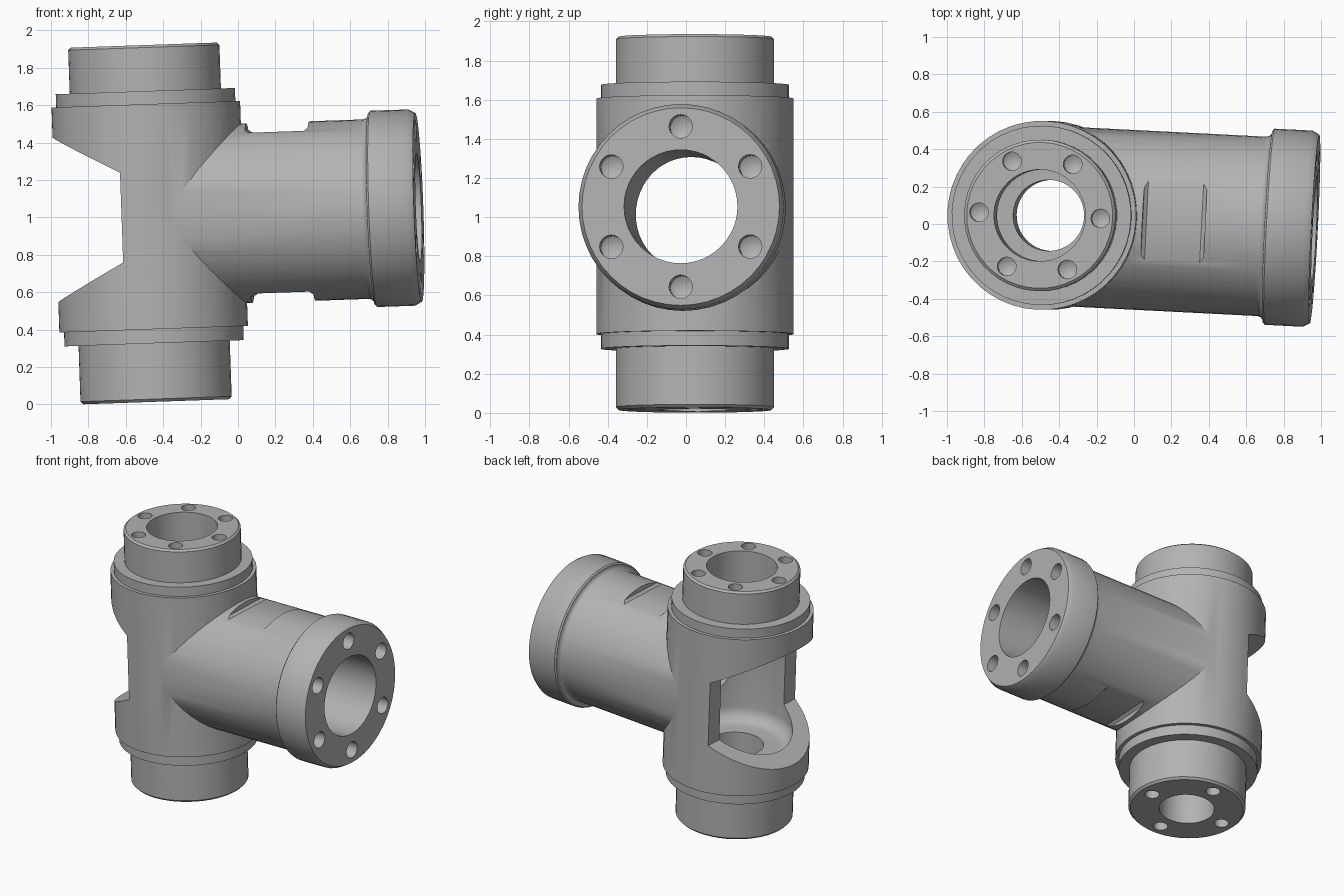
import bpy, bmesh, math
from mathutils import Matrix, Vector

cube = bpy.data.objects.get("Cube")
if cube:
    bpy.data.objects.remove(cube, do_unlink=True)

SEG = 48
TO_X = Matrix.Rotation(math.pi / 2, 4, 'Y')      # turns a z lathe onto the x axis

steel = bpy.data.materials.new("grey_steel")
steel.use_nodes = True
GREY = (0.45, 0.45, 0.45, 1)
steel.diffuse_color = GREY
steel.node_tree.nodes["Principled BSDF"].inputs["Base Color"].default_value = GREY


def make_object(name, bm, matrix=Matrix()):
    bmesh.ops.recalc_face_normals(bm, faces=bm.faces)
    bm.transform(matrix)
    mesh = bpy.data.meshes.new(name)
    bm.to_mesh(mesh)
    bm.free()
    ob = bpy.data.objects.new(name, mesh)
    ob.data.materials.append(steel)
    bpy.context.collection.objects.link(ob)
    return ob


def lathe(name, profile, matrix=Matrix(), seg=SEG):
    """Closed solid of revolution about z from (radius, height) points."""
    bm = bmesh.new()
    rings = []
    for r, z in profile:
        if r == 0:
            rings.append([bm.verts.new((0, 0, z))] * seg)
        else:
            rings.append([bm.verts.new((r * math.cos(a), r * math.sin(a), z))
                          for a in (2 * math.pi * i / seg for i in range(seg))])
    for a, b in zip(rings, rings[1:]):
        for i in range(seg):
            j = (i + 1) % seg
            bm.faces.new(dict.fromkeys((a[i], a[j], b[j], b[i])))
    for ring, (r, z) in ((rings[0], profile[0]), (rings[-1], profile[-1])):
        if r:
            bm.faces.new(ring)
    return make_object(name, bm, matrix)


def prism(name, outline, half_width):
    """Outline in the xz plane, extruded along y."""
    bm = bmesh.new()
    face = bm.faces.new([bm.verts.new((x, -half_width, z)) for x, z in outline])
    ext = bmesh.ops.extrude_face_region(bm, geom=[face])
    moved = [v for v in ext["geom"] if isinstance(v, bmesh.types.BMVert)]
    bmesh.ops.translate(bm, verts=moved, vec=(0, 2 * half_width, 0))
    return make_object(name, bm)


def arc(cr, cz, rad, start, end, steps=6):
    return [(cr + rad * math.cos(math.radians(start + (end - start) * i / steps)),
             cz + rad * math.sin(math.radians(start + (end - start) * i / steps)))
            for i in range(steps + 1)]


def combine(target, tool, operation):
    mod = target.modifiers.new("cut", 'BOOLEAN')
    mod.operation, mod.solver, mod.object = operation, 'EXACT', tool
    bpy.context.view_layer.update()
    graph = bpy.context.evaluated_depsgraph_get()
    mesh = bpy.data.meshes.new_from_object(target.evaluated_get(graph))
    target.modifiers.clear()
    target.data = mesh
    bpy.data.objects.remove(tool, do_unlink=True)


def drill(target, count, circle, radius, end, flip, matrix=Matrix(), phase=0):
    """Blind holes with conical bottoms, in a ring around an end face."""
    depth = 0.15
    for i in range(count):
        a = phase + 2 * math.pi * i / count
        place = matrix @ Matrix.Translation(
            (circle * math.cos(a), circle * math.sin(a), flip * end))
        hole = lathe("drill", [(radius, flip * 0.05), (radius, -flip * depth),
                               (0, -flip * (depth + radius * 0.6))], place, 20)
        combine(target, hole, 'DIFFERENCE')


# Upright body with stepped collars and end necks
valve = lathe("tee_body", [
    (0.39, -0.99), (0.405, -0.975), (0.405, -0.677), (0.48, -0.677), (0.48, -0.602),
    (0.505, -0.602), (0.505, 0.602), (0.48, 0.602), (0.48, 0.672), (0.405, 0.672),
    (0.405, 0.905), (0.39, 0.918)])

# Side branch with a filleted, chamfered flange
branch = lathe("branch", [(0.48, 0)] + arc(0.515, 1.155, 0.035, 180, 90)
               + [(0.525, 1.2), (0.525, 1.405), (0.505, 1.44)], TO_X)
combine(valve, branch, 'UNION')

# Hollow chamber with rounded corners
chamber = lathe("chamber", arc(0.285, -0.35, 0.1, -90, 0)
                + arc(0.285, 0.35, 0.1, 0, 90))
combine(valve, chamber, 'DIFFERENCE')

# Through bores
for name, r, lo, hi, m in (("upper_bore", 0.245, 0.3, 1.1, Matrix()),
                           ("lower_bore", 0.19, -1.1, -0.3, Matrix()),
                           ("branch_bore", 0.29, 0, 1.6, TO_X)):
    combine(valve, lathe(name, [(r, lo), (r, hi)], m), 'DIFFERENCE')

# Tapered window on the side away from the branch
window = prism("window", [(-0.126, -0.24), (-0.126, 0.24), (-0.7, 0.545), (-0.7, -0.545)], 0.7)
combine(valve, window, 'DIFFERENCE')

# Wrench flats above and below the branch
for s in (1, -1):
    flat = prism("flat", [(0.555, s * 0.43), (0.85, s * 0.43), (0.87, s * 0.445),
                          (0.875, s * 0.6), (0.53, s * 0.6), (0.535, s * 0.445)], 0.4)
    combine(valve, flat, 'DIFFERENCE')

# Bolt holes in the three end faces
drill(valve, 6, 0.325, 0.05, 0.918, 1)
drill(valve, 4, 0.30, 0.05, 0.99, -1)
drill(valve, 6, 0.41, 0.06, 1.44, 1, TO_X)

# Smooth shading with sharp edges, then the slight lean and turn
bpy.ops.object.select_all(action='DESELECT')
valve.select_set(True)
bpy.context.view_layer.objects.active = valve
bpy.ops.object.shade_smooth_by_angle(angle=math.radians(30))
valve.matrix_world = (Matrix.Translation(Vector((-0.472, 0.046, 1.004)))
                      @ Matrix.Rotation(math.radians(-2), 4, 'Y')
                      @ Matrix.Rotation(math.radians(-2.9), 4, 'Z'))
